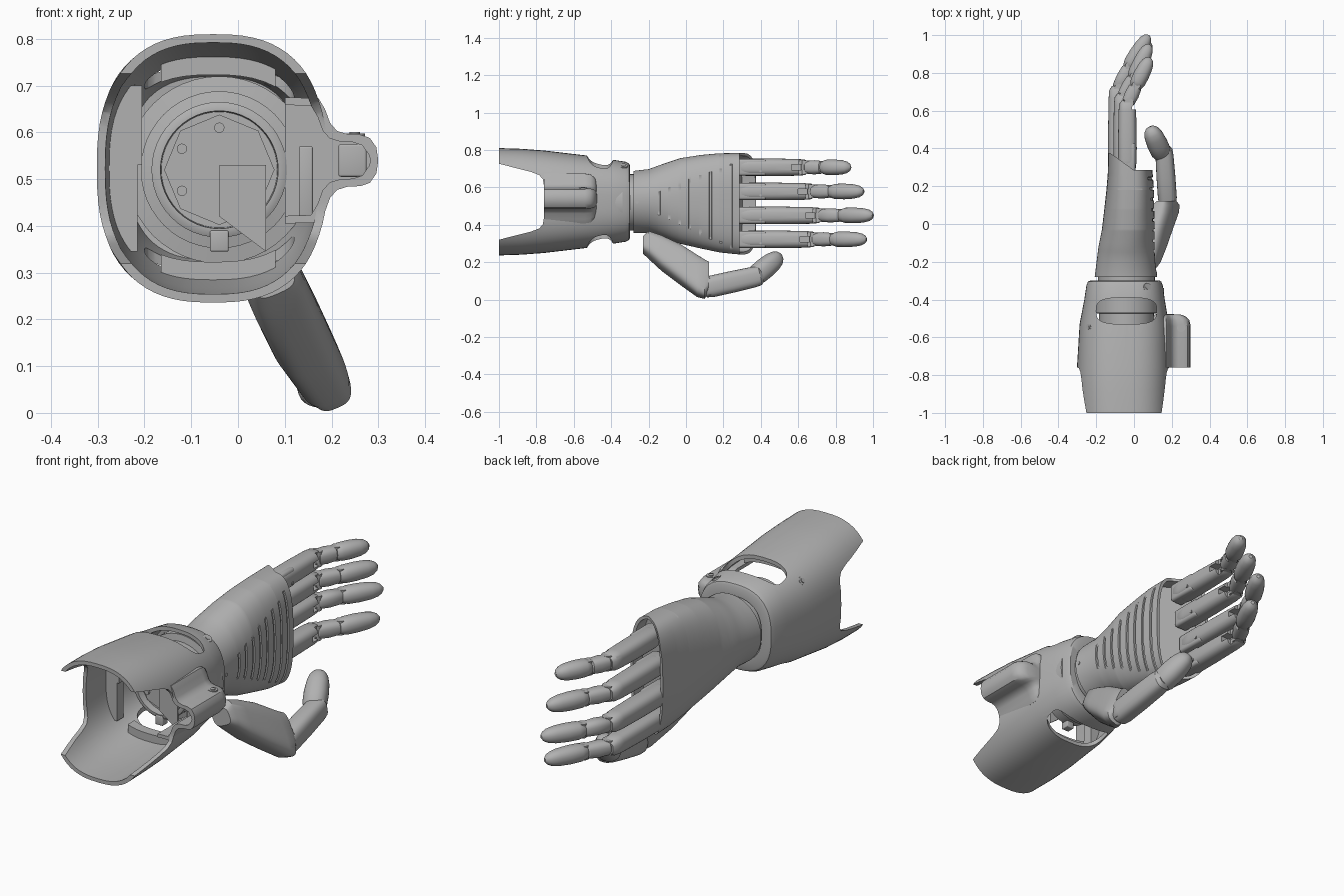
import bpy, bmesh, math
from mathutils import Vector

cube = bpy.data.objects.get("Cube")
if cube:
    bpy.data.objects.remove(cube)

grey = bpy.data.materials.new("plain_grey")
grey.use_nodes = True
grey.diffuse_color = (0.44, 0.44, 0.44, 1)
grey.node_tree.nodes["Principled BSDF"].inputs["Base Color"].default_value = grey.diffuse_color
X, Y, Z = Vector((1, 0, 0)), Vector((0, 1, 0)), Vector((0, 0, 1))
parts = []


def finish(name, bm):
    bmesh.ops.recalc_face_normals(bm, faces=bm.faces)
    mesh = bpy.data.meshes.new(name)
    bm.to_mesh(mesh)
    bm.free()
    mesh.materials.append(grey)
    ob = bpy.data.objects.new(name, mesh)
    bpy.context.collection.objects.link(ob)
    parts.append(ob)
    return ob


def ring(c, u, v, hu, hv, n=2.0, count=48):
    """Superellipse ring around c."""
    pts = []
    for i in range(count):
        a = 2 * math.pi * i / count
        co, si = math.cos(a), math.sin(a)
        pts.append(Vector(c) + u * hu * math.copysign(abs(co) ** (2 / n), co)
                   + v * hv * math.copysign(abs(si) ** (2 / n), si))
    return pts


def loft(name, rings, closed=False):
    """Skin a list of rings; closed joins the last ring to the first."""
    bm = bmesh.new()
    rows = [[bm.verts.new(p) for p in r] for r in rings]
    pairs = list(zip(rows, rows[1:])) + ([(rows[-1], rows[0])] if closed else [])
    for a, b in pairs:
        for i in range(len(a)):
            j = (i + 1) % len(a)
            bm.faces.new((a[i], a[j], b[j], b[i]))
    if not closed:
        bm.faces.new(rows[0])
        bm.faces.new(rows[-1])
    return finish(name, bm)


def box(name, lo, hi, bevel=0.0):
    lo, hi = Vector(lo), Vector(hi)
    bm = bmesh.new()
    bmesh.ops.create_cube(bm, size=1)
    for v in bm.verts:
        v.co = (lo + hi) / 2 + v.co * (hi - lo)
    if bevel:
        bmesh.ops.bevel(bm, geom=bm.edges[:], offset=bevel, segments=3, profile=0.5, affect='EDGES')
    return finish(name, bm)


def prism(name, pts, depth):
    """Extrude a flat polygon along depth."""
    low = [Vector(p) for p in pts]
    return loft(name, [low, [p + depth for p in low]])


def rod(name, a, b, r, count=24):
    a, b = Vector(a), Vector(b)
    t = (b - a).normalized()
    u = t.orthogonal().normalized()
    v = t.cross(u)
    return loft(name, [ring(p, u, v, r, r, 2, count) for p in (a, b)])


def limb(name, a, b, profile, hu, hv, n=2.4):
    """Finger segment from a to b; profile is (fraction, width scale)."""
    a, b = Vector(a), Vector(b)
    t = (b - a).normalized()
    v = t.cross(Z).normalized()
    u = v.cross(t)
    return loft(name, [ring(a.lerp(b, f), u, v, hu * s, hv * s, n, 28) for f, s in profile])


def cut(ob, *cutters):
    """Subtract the cutters from ob, then remove them."""
    for c in cutters:
        mod = ob.modifiers.new("cut", 'BOOLEAN')
        mod.operation, mod.solver, mod.object = 'DIFFERENCE', 'EXACT', c
    bpy.context.view_layer.update()
    mesh = bpy.data.meshes.new_from_object(ob.evaluated_get(bpy.context.evaluated_depsgraph_get()))
    ob.modifiers.clear()
    ob.data = mesh
    for c in cutters:
        parts.remove(c)
        bpy.data.objects.remove(c)


# Forearm socket: double walled tube that curls in at the wrist
stations = [(-1, -.053, .243, .287), (-.88, -.055, .246, .283), (-.76, -.055, .247, .274),
            (-.53, -.052, .236, .247), (-.4, -.05, .213, .226), (-.325, -.05, .202, .214),
            (-.305, -.05, .194, .205), (-.3, -.048, .185, .195), (-.3, -.045, .15, .15)]
outer = [ring((cx, y, .523), X, Z, hx, hz, 2.6, 72) for y, cx, hx, hz in stations]
inner = [ring((cx, min(y, -.32), .523), X, Z, hx - .018, hz - .018, 2.6, 72)
         for y, cx, hx, hz in reversed(stations) if y < -.31]
inner.insert(0, ring((-.045, -.32, .523), X, Z, .15, .15, 2.6, 72))
socket = loft("forearm_socket", outer + inner, True)

# Side channel: a housing that flares into the socket wall, hollow inside
bell = [(.1, .135), (.172, .133), (.186, .11), (.197, .08), (.212, .063), (.235, .056),
        (.262, .055), (.282, .048), (.296, .028), (.3, 0)]
bell += [(x, -z) for x, z in reversed(bell[:-1])]


def bell_ring(y, s, wall=0.0):
    return [Vector((.13 + (x - .13 - wall) * s, y, .54 + (z - math.copysign(min(wall, abs(z)), z)) * s))
            for x, z in bell]


housing = loft("side_channel", [bell_ring(y, s) for y, s in ((-.76, 1), (-.54, 1), (-.51, .96), (-.49, .85),
                                                            (-.48, .7), (-.477, .4))])
half = [(-1.1, .225), (-1, .203), (-.83, .16), (-.785, .143), (-.765, .12), (-.76, .09)]
scoop = prism("scoop_cutter", [(-.5, y, .523 + z) for y, z in half]
              + [(-.5, y, .523 - z) for y, z in reversed(half)], X)
window = loft("window_cutter", [ring((-.04, -.46, z), X, Y, .16, .07, 3.2) for z in (-.1, 1.1)])
cut(socket, scoop, window, loft("wall_cutter", [bell_ring(y, 1, .016) for y in (-.8, -.54)]))
cut(housing, loft("cavity_cutter", [bell_ring(y, 1, .016) for y in (-.8, -.54)]))
box("channel_block", (.215, -.6, .505), (.275, -.54, .575), .005)

# Wrist coupling inside the socket
c = (-.04, .52)
profile = [(-.28, .15), (-.33, .15), (-.34, .2), (-.38, .2), (-.385, .168), (-.47, .168), (-.475, .145),
           (-.54, .145), (-.545, .135), (-.545, .126), (-.51, .124)]
loft("wrist_coupling", [ring((c[0], y, c[1]), X, Z, r, r) for y, r in profile])
loft("coupling_hexagon", [ring((c[0], y, c[1]), X, Z, .118, .118, 2, 8) for y in (-.5, -.52)])
prism("coupling_fin", [(-.04, -.55, .42), (.06, -.55, .345), (.06, -.55, .53), (-.04, -.55, .53)], Y * .012)
box("coupling_key", (-.06, -.55, .345), (-.02, -.51, .39), .004)
for x, z in ((-.04, .61), (-.12, .565), (-.12, .475)):
    rod("coupling_screw", (x, -.53, z), (x, -.51, z), .011, 16)


# Inner supports shaped to the socket wall
def wall_offset(t, along, across):
    return across * (1 - min(1, abs(t / along)) ** 2.6) ** (1 / 2.6)


steps = [i / 10 for i in range(11)]
for name, side in (("upper_pad", 1), ("lower_pad", -1)):
    xs = [-.165 + .245 * s for s in steps]
    arc = [(x, -.61, .523 + side * wall_offset(x + .053, .225, .24)) for x in xs]
    prism(name, arc + [(x, y, z - side * .04) for x, y, z in reversed(arc)], Y * .05)
for name, low, high, face in (("upper_side_post", .53, .7, -.205), ("lower_side_post", .345, .53, -.215)):
    zs = [low + (high - low) * s for s in steps]
    wall = [(-.053 - wall_offset(z - .523, .24, .226), -.62, z) for z in zs]
    prism(name, wall + [(face, -.62, high), (face, -.62, low)], Y * .05)
box("side_bracket", (.13, -.58, .42), (.16, -.5, .57), .004)

# Palm: round at the wrist, broad and flat backed at the knuckles, with grip grooves
palm_st = [(-.28, -.043, .165, .522, .166, 2), (-.2, -.043, .155, .526, .171, 2), (-.12, -.04, .148, .528, .198, 2.1),
           (-.03, -.03, .14, .527, .229, 2.3), (.08, -.025, .132, .523, .25, 2.5), (.18, -.02, .126, .517, .265, 2.7),
           (.265, -.02, .119, .513, .27, 2.9)]
grooves = [(-.15 + .055 * i, .46 - .026 * i, .57 + .021 * i) for i in range(8)]


def palm_ring(y):
    a, b = next((p, q) for p, q in zip(palm_st, palm_st[1:]) if y <= q[0])
    f = (y - a[0]) / (b[0] - a[0])
    cx, hx, cz, hz, n = [p + (q - p) * f for p, q in zip(a[1:], b[1:])]
    pts = ring((cx, y, cz), X, Z, hx, hz, n, 96)
    for start, bottom, top in grooves:
        if start <= y <= start + .0121:
            for p in pts:
                if p.x > 0 and bottom < p.z < top:
                    p.x -= .007
    return pts


def knuckle_edge(shrink, back=0.0):
    pts = ring((-.02, 0, .512), X, Z, .118 - shrink, .271 - shrink, 3, 96)
    for p in pts:
        p.y = .285 + .09 * min(1, max(0, -p.x / .125)) - back
    return pts


palm_ys = sorted([s[0] for s in palm_st] + [g[0] + d for g in grooves for d in (-.001, 0, .012, .013)])
loft("palm", [palm_ring(y) for y in palm_ys] + [knuckle_edge(0), knuckle_edge(.014), knuckle_edge(.016, .07)])

# Wrist and socket screws, set flush with the surface
rod("palm_side_screw", (.1, -.262, .522), (.122, -.262, .522), .009, 16)
rod("palm_top_screw", (-.043, -.262, .67), (-.043, -.262, .688), .01, 16)
for name, spot, normal in (("channel_screw", (.25, -.55, .595), (0, 0, 1)),
                           ("socket_screw", (-.24, -.55, .701), (-.78, 0, .62)),
                           ("front_screw", (.07, -.335, .714), (.485, 0, .875))):
    p, n = Vector(spot), Vector(normal)
    rod(name, p - n * .015, p + n * .003, .022)
    rod(name + "_head", p, p + n * .006, .011, 16)

# Fingers: base, slotted first segment, hinge, middle link and tip
first = [(0, .7), (.04, .9), (.15, 1), (.5, 1), (.85, .95), (.95, .88), (1, .6)]
link = [(0, .6), (.12, .9), (.5, 1), (.88, .9), (1, .6)]
tip = [(0, .5), (.06, .8), (.2, 1), (.45, 1.02), (.7, .94), (.86, .77), (.95, .52), (1, .2)]
fingers = [(.707, -.035, .655, (.012, .735), (.085, .88)), (.578, -.06, .69, (.0, .78), (.083, .95)),
           (.45, -.088, .73, (-.025, .835), (.078, 1)), (.322, -.07, .7, (-.005, .79), (.083, .965))]
for z, x, joint, mid, end in fingers:
    seg = limb("finger_first_segment", (x, .28, z), (x, joint, z), first, .047, .049, 2.7)
    cut(seg, box("slot_cutter", (x, joint - .09, z - .014), (x + .1, joint + .05, z + .014)),
        box("notch_cutter", (x + .025, joint - .05, z - .1), (x + .1, joint + .05, z + .1)))
    box("finger_base", (x - .03, .27, z - .045), (x + .043, .43, z + .045), .014)
    rod("base_pin", (x + .04, .4, z - .02), (x + .051, .4, z - .02), .007, 12)
    rod("finger_hinge", (x + .008, joint - .015, z - .036), (x + .008, joint - .015, z + .036), .026)
    limb("finger_middle_link", (x, joint - .02, z), (*mid, z), link, .038, .038, 2.5)
    rod("tip_hinge", (*mid, z - .034), (*mid, z + .034), .022)
    m, e = Vector((*mid, z)), Vector((*end, z))
    limb("fingertip", m - (e - m) * .1, e, tip, .041, .041, 2.2)

# Thumb: large base wedge, then two segments
lean, across = Vector((-.4, 0, .92)), Vector((.92, 0, .4))
wedge = [(.07, -.23, .292, .04, .048), (.073, -.2, .292, .07, .06), (.09, -.13, .248, .092, .066),
         (.12, -.03, .187, .108, .066), (.157, .06, .126, .114, .058), (.17, .1, .109, .107, .05),
         (.172, .122, .125, .08, .035)]
loft("thumb_base", [ring((x, y, z), lean, across, hu, hv, 3.3) for x, y, z, hu, hv in wedge])
limb("thumb_middle", (.18, .09, .06), (.158, .41, .131), first, .058, .05, 2.8)
rod("thumb_hinge", (.18, .125, .025), (.18, .125, .115), .036)
limb("thumb_tip", (.155, .355, .112), (.085, .508, .24), tip, .055, .054, 2.3)
rod("thumb_tip_hinge", (.15, .385, .1), (.15, .385, .17), .028)

# Smooth shading with sharp edges kept
bpy.ops.object.select_all(action='DESELECT')
for ob in parts:
    ob.select_set(True)
bpy.context.view_layer.objects.active = parts[0]
bpy.ops.object.shade_smooth_by_angle(angle=math.radians(32))
